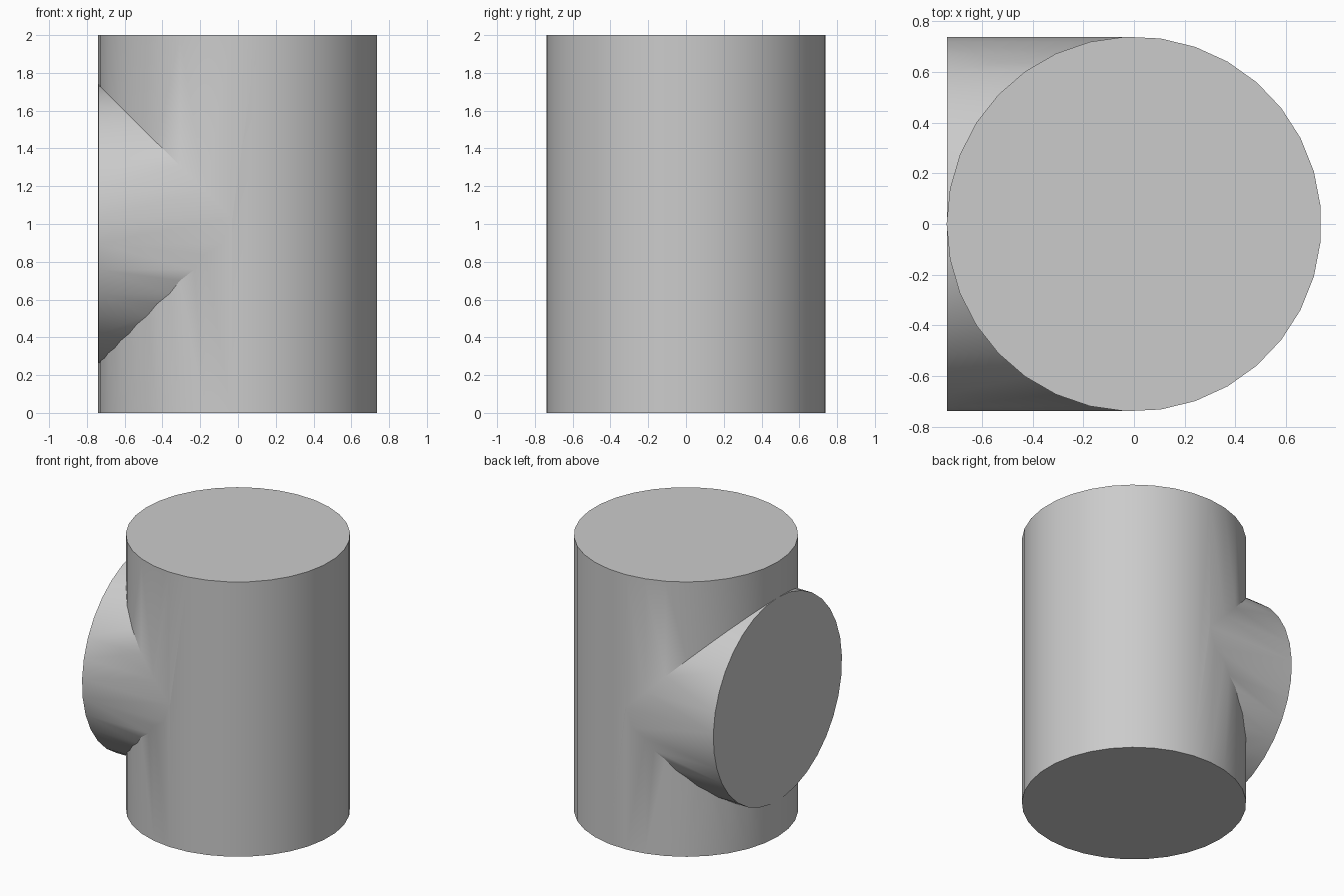
import bpy
import math

cube = bpy.data.objects.get("Cube")
if cube:
    bpy.data.objects.remove(cube, do_unlink=True)

RADIUS, SIDES, HEIGHT = 0.74, 33, 2.0
BRANCH_START, BRANCH_END = -0.03, -0.738

grey = bpy.data.materials.new("plain grey")
grey.use_nodes = True
colour = (0.6, 0.6, 0.6, 1.0)
grey.diffuse_color = colour
grey.node_tree.nodes["Principled BSDF"].inputs["Base Color"].default_value = colour


def cylinder(name, depth, location, rotation):
    bpy.ops.mesh.primitive_cylinder_add(vertices=SIDES, radius=RADIUS, depth=depth,
                                        location=location, rotation=rotation)
    obj = bpy.context.object
    obj.name = name
    obj.data.materials.append(grey)
    return obj


# Side branch, lying along x
branch = cylinder("side_branch", BRANCH_START - BRANCH_END,
                  ((BRANCH_START + BRANCH_END) / 2, 0, HEIGHT / 2),
                  (0, -math.pi / 2, math.pi))
branch.rotation_euler = (math.pi / 2, 0, math.pi / 2)

# Upright main pipe with one corner towards the branch
pipe = cylinder("main_pipe", HEIGHT, (0, 0, HEIGHT / 2), (0, 0, math.pi / 2))

# Weld the branch into the pipe
union = pipe.modifiers.new("branch_union", "BOOLEAN")
union.operation = "UNION"
union.solver = "EXACT"
union.object = branch
bpy.ops.object.modifier_apply(modifier=union.name)
bpy.data.objects.remove(branch, do_unlink=True)

# Smooth walls, sharp rims and creases
bpy.ops.object.shade_smooth_by_angle(angle=math.radians(30))
